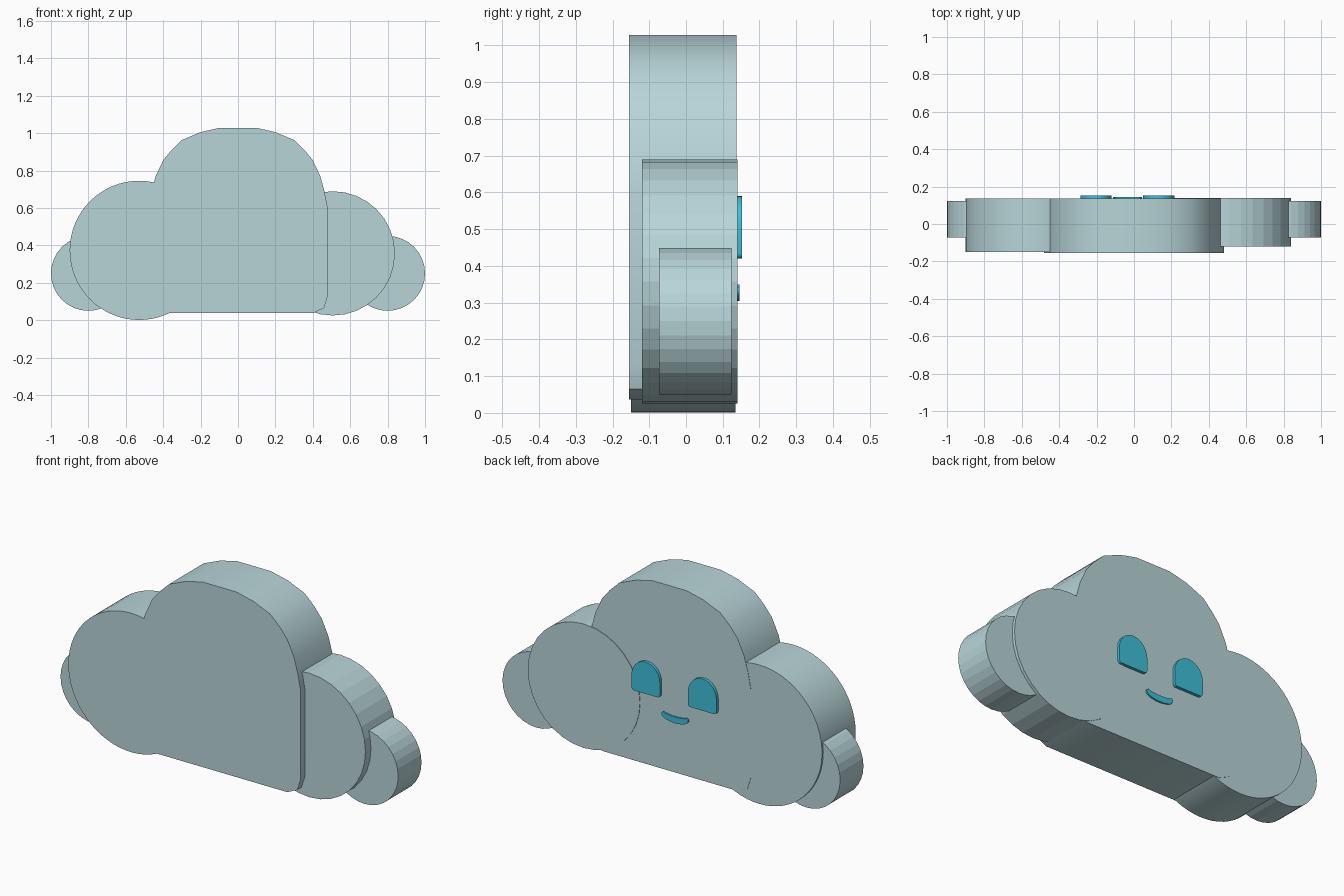
import bpy
import bmesh
from math import sin, cos, pi, radians

cube = bpy.data.objects.get("Cube")
if cube:
    bpy.data.objects.remove(cube, do_unlink=True)


def material(name, color):
    mat = bpy.data.materials.new(name)
    mat.use_nodes = True
    mat.diffuse_color = color
    mat.node_tree.nodes["Principled BSDF"].inputs["Base Color"].default_value = color
    return mat


pale_blue = material("pale blue", (0.48, 0.665, 0.69, 1))
bright_blue = material("bright blue", (0.05, 0.52, 0.69, 1))


def arc(cx, cz, rx, rz, start, end, steps):
    """Points along an ellipse arc, angles in degrees."""
    angles = [radians(start + (end - start) * i / steps) for i in range(steps + 1)]
    return [(cx + rx * cos(a), cz + rz * sin(a)) for a in angles]


def slab(name, outline, y0, y1, mat, smooth=False, bevel=0):
    """Extrude an x-z outline from y0 to y1."""
    bm = bmesh.new()
    face = bm.faces.new([bm.verts.new((x, y0, z)) for x, z in outline])
    new = bmesh.ops.extrude_face_region(bm, geom=[face])["geom"]
    for v in new:
        if isinstance(v, bmesh.types.BMVert):
            v.co.y = y1
    bmesh.ops.recalc_face_normals(bm, faces=bm.faces)
    mesh = bpy.data.meshes.new(name)
    bm.to_mesh(mesh)
    bm.free()
    mesh.materials.append(mat)
    obj = bpy.data.objects.new(name, mesh)
    bpy.context.collection.objects.link(obj)
    if smooth:
        bpy.ops.object.select_all(action='DESELECT')
        obj.select_set(True)
        bpy.context.view_layer.objects.active = obj
        bpy.ops.object.shade_smooth_by_angle(angle=radians(30))
    return obj


def puff(name, x, z, r, y0, y1, sides=32, smooth=False):
    slab(name, arc(x, z, r, r, 0, 360, sides)[:-1], y0, y1, pale_blue, smooth)


# Central dome: half outline mirrored
half = [(0.40, 0.037), (0.46, 0.065), (0.48, 0.13), (0.48, 0.60), (0.462, 0.69),
        (0.44, 0.77), (0.40, 0.855), (0.355, 0.91), (0.30, 0.963),
        (0.20, 1.005), (0.10, 1.028)]
dome = half + [(-x, z) for x, z in reversed(half)]
slab("cloud_body", dome, -0.155, 0.137, pale_blue, smooth=True)

# Round side puffs
puff("right_large_puff", -0.528, 0.373, 0.372, -0.15, 0.135, 64, True)
puff("left_large_puff", 0.507, 0.357, 0.332, -0.12, 0.14)
for side, sign in (("left", 1), ("right", -1)):
    puff(side + "_small_puff", sign * 0.8, 0.25, 0.2, -0.073, 0.124)

# Arched eyes with softened lower corners
for side, x in (("right", -0.203), ("left", 0.132)):
    w, r = 0.084, 0.015
    eye = (arc(x, 0.50, w, 0.09, 0, 180, 20)
           + arc(x - w + r, 0.42 + r, r, r, 180, 270, 4)
           + arc(x + w - r, 0.42 + r, r, r, 270, 360, 4))
    slab(side + "_eye", eye, 0.13, 0.153, bright_blue, smooth=True)

# Smile: shallow upper curve, deeper lower curve, blunt ends
mx, mw = -0.035, 0.078
smile = (arc(mx, 0.350, mw - 0.01, 0.012, 180, 360, 10)
         + [(mx + mw, 0.342)]
         + arc(mx, 0.332, mw, 0.027, 0, -180, 14)
         + [(mx - mw, 0.342)])
slab("mouth", smile, 0.13, 0.145, bright_blue, smooth=True)
